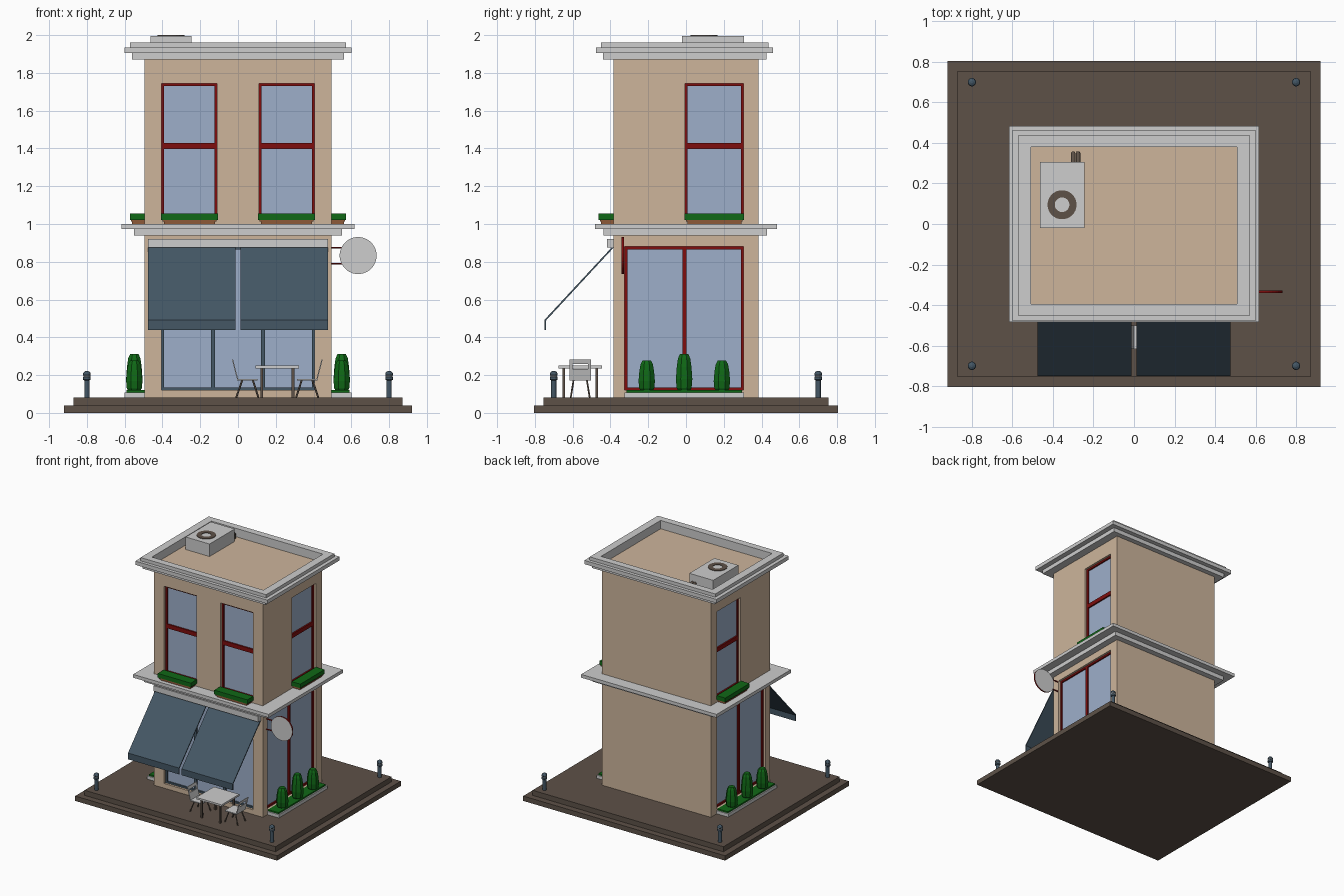
import bpy, bmesh, math
from mathutils import Vector

cube = bpy.data.objects.get("Cube")
if cube:
    bpy.data.objects.remove(cube, do_unlink=True)


def material(name, r, g, b):
    m = bpy.data.materials.new(name)
    m.use_nodes = True
    m.diffuse_color = (r, g, b, 1)
    m.node_tree.nodes["Principled BSDF"].inputs["Base Color"].default_value = (r, g, b, 1)
    return m


TAN = material("tan plaster", .61, .46, .33)
PAVE = material("brown paving", .11, .083, .064)
TRIM = material("pale grey trim", .61, .61, .61)
RED = material("dark red", .21, .004, .004)
GLASS = material("blue glass", .34, .43, .59)
SLATE = material("slate blue", .058, .095, .13)
GREEN = material("leaf green", .005, .14, .008)
CLAY = material("clay", .27, .10, .04)


def finish(name, bm, *mats):
    bmesh.ops.recalc_face_normals(bm, faces=bm.faces)
    mesh = bpy.data.meshes.new(name)
    bm.to_mesh(mesh)
    bm.free()
    for m in mats:
        mesh.materials.append(m)
    ob = bpy.data.objects.new(name, mesh)
    bpy.context.collection.objects.link(ob)
    return ob


def boxes(name, mat, *ranges):
    """Boxes given as (x0, x1, y0, y1, z0, z1), joined in one object."""
    bm = bmesh.new()
    for x0, x1, y0, y1, z0, z1 in ranges:
        made = bmesh.ops.create_cube(bm, size=1)["verts"]
        bmesh.ops.scale(bm, vec=(x1 - x0, y1 - y0, z1 - z0), verts=made)
        bmesh.ops.translate(bm, vec=((x0 + x1) / 2, (y0 + y1) / 2, (z0 + z1) / 2), verts=made)
    return finish(name, bm, mat)


def loft(name, loops, mats, closed=False, face_mats=None):
    """Skin a row of point loops; closed joins last to first, otherwise capped."""
    bm = bmesh.new()
    rows = [[bm.verts.new(p) for p in loop] for loop in loops]
    pairs = list(zip(rows, rows[1:] + rows[:1])) if closed else list(zip(rows, rows[1:]))
    for k, (a, b) in enumerate(pairs):
        for i in range(len(a)):
            j = (i + 1) % len(a)
            f = bm.faces.new((a[i], a[j], b[j], b[i]))
            f.material_index = face_mats[k] if face_mats else 0
    if not closed:
        bm.faces.new(rows[0])
        bm.faces.new(rows[-1])
    return finish(name, bm, *mats)


def circle(r, z, n, x=0, y=0):
    return [(x + r * math.cos(math.tau * (i + .5) / n),
             y + r * math.sin(math.tau * (i + .5) / n), z) for i in range(n)]


def rods(name, mat, paths, r):
    """Round rods along point paths."""
    cu = bpy.data.curves.new(name, 'CURVE')
    cu.dimensions = '3D'
    cu.bevel_depth, cu.bevel_resolution, cu.use_fill_caps = r, 1, True
    for path in paths:
        s = cu.splines.new('POLY')
        s.points.add(len(path) - 1)
        for p, co in zip(s.points, path):
            p.co = (*co, 1)
    cu.materials.append(mat)
    ob = bpy.data.objects.new(name, cu)
    bpy.context.collection.objects.link(ob)


# Plinth and walls
WX, WY = .495, .384
boxes("lower_step", PAVE, (-.92, .92, -.805, .805, 0, .04))
boxes("upper_step", PAVE, (-.87, .87, -.755, .755, .04, .082))
walls = boxes("walls", TAN, (-WX, WX, -WY, WY, .08, 1.88))


def on_wall(side, u0, u1, d0, d1, z0, z1):
    """Box on the front (0) or a side wall (+1, -1); d is depth into the wall."""
    if side == 0:
        return (u0, u1, -WY + d0, -WY + d1, z0, z1)
    xs = sorted((side * (WX - d0), side * (WX - d1)))
    return (*xs, u0, u1, z0, z1)


# Windows, set back in cut openings
openings = []


def window(name, side, u0, u1, z0, z1, mat, uprights=(), rails=(), w=.014):
    openings.append(on_wall(side, u0, u1, -.05, .05, z0, z1))
    bars = [(u0, u0 + w, z0, z1), (u1 - w, u1, z0, z1), (u0, u1, z0, z0 + w), (u0, u1, z1 - w, z1)]
    bars += [(u - .011, u + .011, z0, z1) for u in uprights]
    bars += [(u0, u1, z - .017, z + .017) for z in rails]
    boxes(name + "_frame", mat, *[on_wall(side, a, b, .018, .045, c, d) for a, b, c, d in bars])
    boxes(name + "_glass", GLASS, on_wall(side, u0, u1, .03, .05, z0, z1))


def window_box(name, side, u0, u1):
    boxes(name + "_pot", CLAY, on_wall(side, u0 + .012, u1 - .012, -.065, 0, 1, 1.012),
          on_wall(side, u0 + .005, u1 - .005, -.072, 0, 1.012, 1.022))
    boxes(name + "_leaves", GREEN, on_wall(side, u0 - .003, u1 + .003, -.078, 0, 1.022, 1.056))


window("shop_front", 0, -.405, .405, .12, .88, SLATE, uprights=(-.132, .132))
for tag, s in (("left", 1), ("right", -1)):
    u0, u1 = sorted((s * .11, s * .405))
    window(tag + "_front_window", 0, u0, u1, 1.03, 1.745, RED, rails=(1.413,))
    window_box(tag + "_front_box", 0, u0, u1)
    window(tag + "_side_window", s, -.005, .305, 1.03, 1.745, RED, rails=(1.413,))
    window_box(tag + "_side_box", s, -.005, .305)
    window(tag + "_shop_side", s, -.325, .305, .12, .88, RED, uprights=(-.008,))

cutter = boxes("opening_cutter", TAN, *openings)
cut = walls.modifiers.new("openings", 'BOOLEAN')
cut.object, cut.operation, cut.solver = cutter, 'DIFFERENCE', 'EXACT'
bpy.context.view_layer.objects.active = walls
bpy.ops.object.modifier_apply(modifier=cut.name)
bpy.data.objects.remove(cutter, do_unlink=True)

# Ledge between floors
boxes("ledge_lower", TRIM, (-.55, .55, -.437, .43, .938, .975))
boxes("ledge_upper", TRIM, (-.617, .617, -.483, .483, .973, 1))

# Roof floor and stepped cornice
boxes("roof_floor", TAN, (-.51, .51, -.396, .381, 1.875, 1.893))


def cornice_loop(d, z):
    x, y = .508 + d, .3875 + .87 * d
    return [(sx * x, sy * y - .0075, z) for sx, sy in ((-1, -1), (1, -1), (1, 1), (-1, 1))]


loft("cornice", [cornice_loop(d, z) for d, z in
     ((-.03, 1.87), (.052, 1.87), (.052, 1.904), (.094, 1.904), (.094, 1.935),
      (.064, 1.935), (.064, 1.962), (0, 1.962), (0, 1.88), (-.03, 1.88))], [TRIM], closed=True)

# Rooftop cooling unit
boxes("cooling_unit", TRIM, (-.463, -.245, -.02, .307, 1.89, 1.996))
ax, ay = -.355, .095
loft("fan_ring", [circle(r, z, 24, ax, ay) for r, z in
     ((.036, 1.99), (.072, 1.99), (.072, 2), (.036, 2))], [PAVE], closed=True)
rods("cooling_pipes", PAVE, [[(x, .29, 1.93), (x, .35, 1.93), (x, .35, 1.88)]
                             for x in (-.3, -.276)], .011)

# Awnings and their roller case
boxes("awning_case", TRIM, (-.477, .477, -.418, -WY, .875, .92))
for tag, x0, x1 in (("right", -.477, -.012), ("left", .012, .477)):
    profile = [(-.385, .885), (-.75, .492), (-.75, .44), (-.742, .44), (-.742, .488), (-.385, .873)]
    loft(tag + "_awning", [[(x, y, z) for y, z in profile] for x in (x0, x1)], [SLATE])

# Hanging round sign: pale faces, red rim
sx, sz, sy = .636, .833, -.335
rim = [[(sx + x, y, sz + z) for x, z, _ in circle(.098, 0, 32)] for y in (sy - .006, sy + .006)]
sign = loft("round_sign", rim, [TRIM, RED])
for f in sign.data.polygons:
    f.material_index = 0 if abs(f.normal.y) > .9 else 1
rods("sign_brackets", RED, [[(WX - .01, sy, z), (.56, sy, z)] for z in (.79, .875)], .005)

# Planters with clipped bushes along both sides
for tag, s in (("left", 1), ("right", -1)):
    xs = sorted((s * WX, s * .6))
    boxes(tag + "_planter", TRIM, (*xs, -.325, .307, .08, .108))
    xs = sorted((s * WX, s * .59))
    boxes(tag + "_planter_soil", GREEN, (*xs, -.315, .297, .1, .12))
    for n, (y, h) in enumerate(((-.208, .16), (-.01, .195), (.19, .16))):
        shape = ((.034, 0), (.043, .08), (.047, .32), (.042, .65), (.035, .88), (.024, 1))
        loft(f"{tag}_bush_{n + 1}", [circle(r, .117 + t * h, 8, s * .549, y) for r, t in shape], [GREEN])

# Corner bollards with pale bands
for x in (-.8, .8):
    for y in (-.7, .7):
        shape = ((.014, .08), (.014, .172), (.021, .176), (.021, .19), (.019, .192), (.019, .198),
                 (.021, .2), (.021, .208), (.016, .217), (.006, .222))
        loft("bollard", [circle(r, z, 12, x, y) for r, z in shape], [SLATE, TRIM],
             face_mats=[0, 0, 0, 0, 1, 0, 0, 0, 0])

# Cafe table
cx, cy = .208, -.56
boxes("table_top", TRIM, (cx - .115, cx + .115, cy - .115, cy + .115, .235, .25))
boxes("table_legs", PAVE, *[(cx + a * .083 - .007, cx + a * .083 + .007,
                             cy + b * .088 - .007, cy + b * .088 + .007, .08, .237)
                            for a in (-1, 1) for b in (-1, 1)])

# Two chairs facing the table
for tag, s in (("left", 1), ("right", -1)):
    xs = sorted((cx + s * .105, cx + s * .212))
    boxes(tag + "_chair_seat", TRIM, (*xs, cy - .058, cy + .058, .172, .18))

    def back_part(part, y0, y1, t0, t1):
        at = lambda t: (cx + s * (.209 + .028 * t), .174 + .108 * t)
        loops = [[(at(t)[0] + dx, y, at(t)[1]) for dx, y in
                  ((-.003, cy + y0), (.003, cy + y0), (.003, cy + y1), (-.003, cy + y1))]
                 for t in (t0, t1)]
        loft(f"{tag}_chair_{part}", loops, [TRIM])

    back_part("back_panel", -.058, .058, 0, .55)
    back_part("back_rail", -.058, .058, .78, 1)
    back_part("back_post_front", -.058, -.04, .55, .78)
    back_part("back_post_rear", .04, .058, .55, .78)
    rods(tag + "_chair_legs", PAVE, [[(cx + s * a, cy + b * .035, .175), (cx + s * c, cy + b * .05, .082)]
                                     for a, c in ((.185, .217), (.13, .1)) for b in (-1, 1)], .005)
